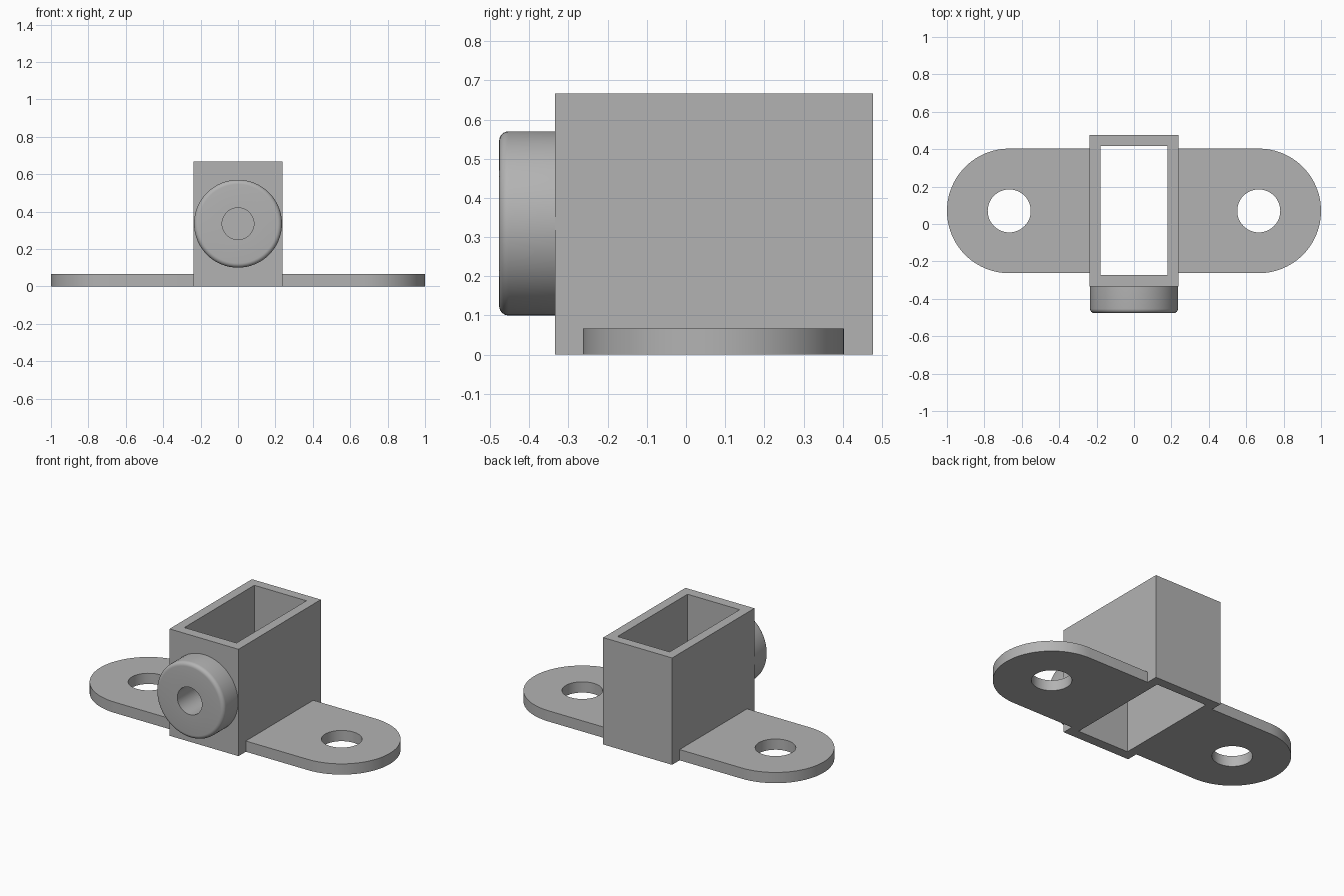
import bpy, bmesh, math
from mathutils import Matrix

if "Cube" in bpy.data.objects:
    bpy.data.objects.remove(bpy.data.objects["Cube"])

grey = bpy.data.materials.new("plain grey")
grey.diffuse_color = (0.45, 0.45, 0.45, 1)
grey.use_nodes = True
grey.node_tree.nodes["Principled BSDF"].inputs["Base Color"].default_value = grey.diffuse_color


def finish(name, bm, smooth=True):
    bmesh.ops.recalc_face_normals(bm, faces=bm.faces[:])
    mesh = bpy.data.meshes.new(name)
    bm.to_mesh(mesh)
    bm.free()
    mesh.materials.append(grey)
    obj = bpy.data.objects.new(name, mesh)
    bpy.context.collection.objects.link(obj)
    if smooth:
        bpy.ops.object.select_all(action='DESELECT')
        obj.select_set(True)
        bpy.context.view_layer.objects.active = obj
        bpy.ops.object.shade_smooth_by_angle(angle=math.radians(30))
    return obj


def arc(cx, cy, r, start, end, n):
    return [(cx + r * math.cos(start + (end - start) * i / n),
             cy + r * math.sin(start + (end - start) * i / n)) for i in range(n + 1)]


def rect(x0, x1, y0, y1):
    return [(x0, y0), (x1, y0), (x1, y1), (x0, y1)]


def pierced_plate(name, outline, hole, height, smooth=True):
    """Extrude an outline with one hole straight up from the ground."""
    bm = bmesh.new()
    edges = []
    for loop in (outline, hole):
        vs = [bm.verts.new((x, y, 0)) for x, y in loop]
        edges += [bm.edges.new((vs[i - 1], vs[i])) for i in range(len(vs))]
    bmesh.ops.triangle_fill(bm, edges=edges, use_beauty=True)
    new = bmesh.ops.extrude_face_region(bm, geom=bm.faces[:], use_keep_orig=True)
    top = [v for v in new["geom"] if isinstance(v, bmesh.types.BMVert)]
    bmesh.ops.translate(bm, verts=top, vec=(0, 0, height))
    return finish(name, bm, smooth)


# Rectangular socket, open at top and bottom
W, FRONT, BACK, BOSS_Z, BORE = 0.238, -0.335, 0.477, 0.335, 0.085
socket = pierced_plate("socket", rect(-W, W, FRONT, BACK),
                       rect(-0.18, 0.18, -0.272, 0.418), 0.667, False)

# Round-ended mounting flanges with screw holes
for side, label in ((1, "right"), (-1, "left")):
    outline = [(W, -0.263)] + arc(0.667, 0.07, 0.333, -math.pi / 2, math.pi / 2, 48) + [(W, 0.403)]
    hole = arc(0.667, 0.07, 0.115, 0, 2 * math.pi, 48)[:-1]
    pierced_plate(label + "_flange", [(side * x, y) for x, y in outline],
                  [(side * x, y) for x, y in hole], 0.067)

# Bored round boss with a rounded front rim
R, TIP, FILLET = 0.235, -0.477, 0.024
profile = [(BORE, FRONT), (BORE, TIP)]
profile += arc(R - FILLET, TIP + FILLET, FILLET, -math.pi / 2, 0, 6)
profile += [(R, FRONT)]
bm = bmesh.new()
vs = [bm.verts.new((r, y, BOSS_Z)) for r, y in profile]
edges = [bm.edges.new(pair) for pair in zip(vs, vs[1:])]
bmesh.ops.spin(bm, geom=vs + edges, cent=(0, 0, BOSS_Z), axis=(0, 1, 0),
               angle=2 * math.pi, steps=64, use_merge=True)
bmesh.ops.remove_doubles(bm, verts=bm.verts[:], dist=1e-5)
finish("boss", bm)

# Bore continued through the front wall
bm = bmesh.new()
bmesh.ops.create_cone(bm, cap_ends=True, segments=64, radius1=BORE, radius2=BORE, depth=0.2,
                      matrix=Matrix.Translation((0, -0.3, BOSS_Z)) @ Matrix.Rotation(math.pi / 2, 4, 'X'))
cutter = finish("bore_cutter", bm, False)
cutter.hide_render = True
cutter.hide_set(True)
cut = socket.modifiers.new("bore", 'BOOLEAN')
cut.operation, cut.solver, cut.object = 'DIFFERENCE', 'EXACT', cutter
